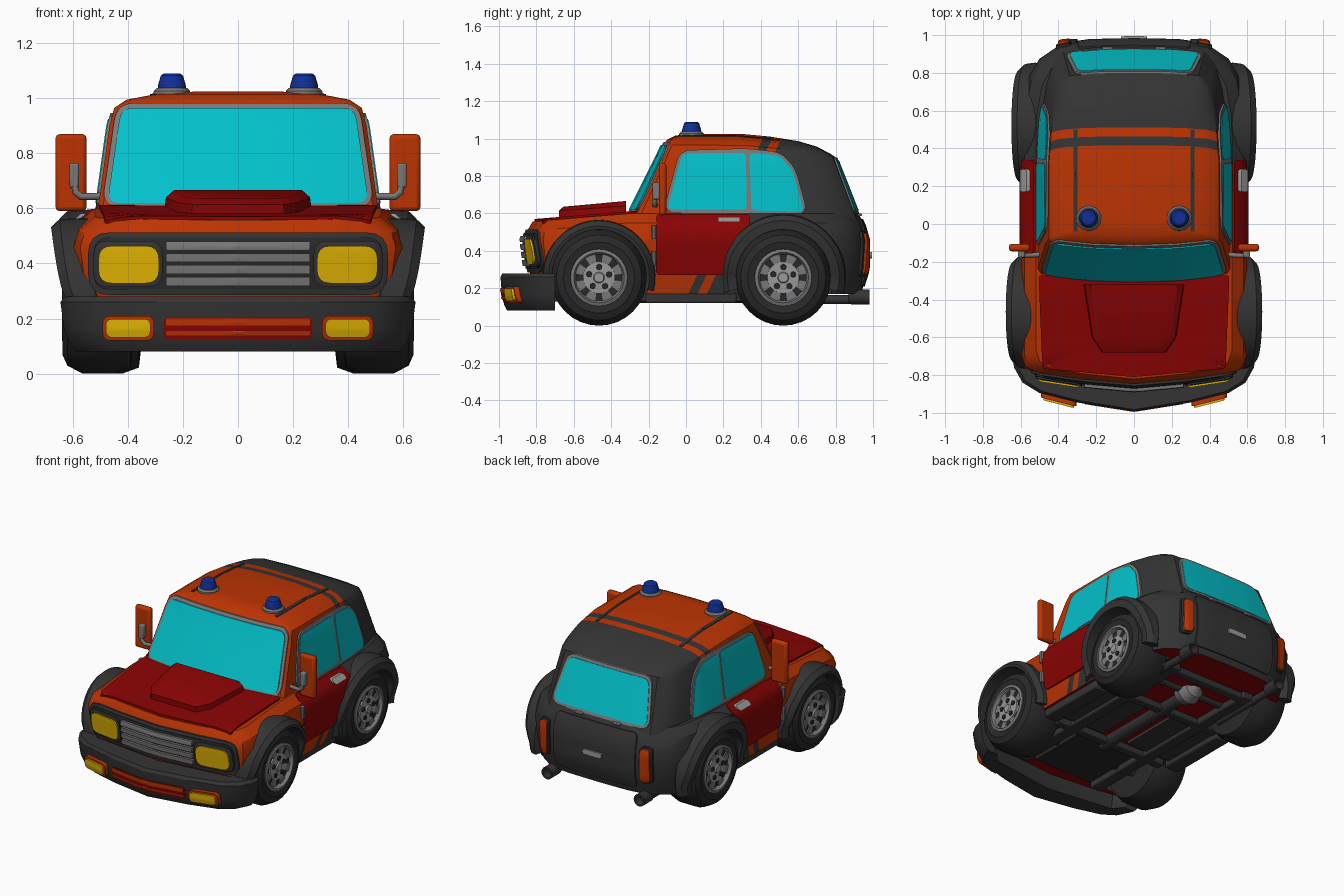
import bpy, bmesh, math
from mathutils import Vector
from mathutils.bvhtree import BVHTree

if "Cube" in bpy.data.objects:
    bpy.data.objects.remove(bpy.data.objects["Cube"])

COL = dict(dark=(.034, .034, .034), orange=(.50, .034, .001), red=(.25, .001, .001), black=(.022, .022, .022),
           gray=(.19, .19, .19), glass=(.001, .53, .59), yellow=(.80, .48, .001), blue=(.006, .028, .30),
           silver=(.32, .32, .32))
M = {}
for n, c in COL.items():
    M[n] = bpy.data.materials.new(n)
    M[n].diffuse_color = (*c, 1)


def mk(name, verts, faces, mat, mirror=False, bevel=0):
    bm = bmesh.new()
    vs = [bm.verts.new(v) for v in verts]
    for f in faces:
        bm.faces.new([vs[i] for i in f])
    bmesh.ops.recalc_face_normals(bm, faces=bm.faces)
    me = bpy.data.meshes.new(name)
    bm.to_mesh(me)
    bm.free()
    me.materials.append(M[mat])
    ob = bpy.data.objects.new(name, me)
    bpy.context.collection.objects.link(ob)
    if bevel:
        b = ob.modifiers.new("bevel", 'BEVEL')
        b.width, b.segments = bevel, 2
    if mirror:
        ob.modifiers.new("mirror", 'MIRROR')
    return ob


def skin(name, rings, mat, mirror=False, strip=False, bevel=0):
    """Join equal closed rings; cap the ends with one face, or with cross strips."""
    n = len(rings[0])
    faces = [(k*n+i, k*n+(i+1) % n, (k+1)*n+(i+1) % n, (k+1)*n+i) for k in range(len(rings)-1) for i in range(n)]
    for o in (0, (len(rings)-1)*n):
        if strip:
            for i in range(n//2):
                q = [i, i+1, n-i-1, (n-i) % n]
                faces.append([o+j for j in dict.fromkeys(q)])
        else:
            faces.append([o+i for i in range(n)])
    return mk(name, [p for r in rings for p in r], faces, mat, mirror, bevel)


def box(name, lo, hi, mat, mirror=False, bevel=0):
    rings = [[(lo[0], lo[1], z), (hi[0], lo[1], z), (hi[0], hi[1], z), (lo[0], hi[1], z)] for z in (lo[2], hi[2])]
    return skin(name, rings, mat, mirror, bevel=bevel)


def lathe(name, prof, axis, c, mat, mirror=False, seg=24):
    """prof holds (radius, position along axis) relative to c."""
    rings = []
    for r, h in prof:
        ring = []
        for k in range(seg):
            p = [r*math.cos(math.tau*k/seg), r*math.sin(math.tau*k/seg)]
            p.insert(axis, h)
            ring.append(tuple(a+b for a, b in zip(p, c)))
        rings.append(ring)
    return skin(name, rings, mat, mirror)


VIEW = dict(side=(lambda a, b: Vector((2, a, b)), Vector((-1, 0, 0))), front=(lambda a, b: Vector((a, -2, b)), Vector((0, 1, 0))),
            rear=(lambda a, b: Vector((a, 2, b)), Vector((0, -1, 0))), top=(lambda a, b: Vector((a, b, 2)), Vector((0, 0, -1))))


def patch(name, tree, view, pts, mat, r=.03, grow=0, off=0, thick=.006, mirror=False):
    """Rounded outline seen from one side, laid onto a surface as a plate."""
    P = [Vector(p) for p in pts]
    out = []
    for i, p in enumerate(P):
        nx = P[(i+1) % len(P)]
        a, b = P[i-1]-p, nx-p
        s, e = p+a.normalized()*min(r, a.length*.45), p+b.normalized()*min(r, b.length*.45)
        out += [s*(1-t)**2+p*2*t*(1-t)+e*t*t for t in (0, .25, .5, .75, 1)]
        nxt = nx-b.normalized()*min(r, b.length*.45)
        k = int((nxt-e).length/.06)
        out += [e.lerp(nxt, j/(k+1)) for j in range(1, k+1)]
    c = sum(out, Vector((0, 0)))/len(out)
    if grow:
        g = []
        for i, p in enumerate(out):
            t = out[(i+1) % len(out)]-out[i-1]
            nn = Vector((t.y, -t.x)).normalized()
            g.append(p+nn*grow*(1 if nn.dot(p-c) > 0 else -1))
        out = g
    org, d = VIEW[view]

    def hit(q, h):
        loc = tree.ray_cast(org(*q), d)[0]
        if loc is None:
            loc = tree.find_nearest(org(*q)+d*1.4)[0]
        return loc-d*h
    rings = [[hit(p, -.006) for p in out]]
    rings += [[hit(c.lerp(p, f), off+thick) for p in out] for f in (1, .8, .6, .4, .2, .02)]
    return skin(name, rings, mat, mirror)


def rect(x0, x1, z0, z1):
    return [(x0, z0), (x1, z0), (x1, z1), (x0, z1)]


def hull(name, plan, levels, zfix):
    """Loft a half plan (width share, length share) through height levels."""
    rings = []
    for z, w, f, b in levels:
        half = [(u*w, (f+b)/2+v*(b-f)/2) for u, v in plan]
        full = half+[(-x, y) for x, y in half[-2:0:-1]]
        rings.append([(x, y, zfix(y, z)) for x, y in full])
    ob = skin(name, rings, 'dark', strip=True)
    me = ob.data
    tree = BVHTree.FromPolygons([v.co for v in me.vertices], [p.vertices[:] for p in me.polygons])
    # two-tone paint divided by slanted stripes, red underside
    me.materials.append(M['orange'])
    me.materials.append(M['red'])
    bm = bmesh.new()
    bm.from_mesh(me)
    for t in (-.09, -.04, .01):
        bmesh.ops.bisect_plane(bm, geom=bm.verts[:]+bm.edges[:]+bm.faces[:], plane_co=(0, .02+t, 0), plane_no=(0, 1, -.48))
    for f in bm.faces:
        c = f.calc_center_median()
        s = c.y-.02-.48*c.z
        f.material_index = 2 if f.normal.z < -.9 else int(s < -.09 or -.04 < s < .01)
    bm.to_mesh(me)
    bm.free()
    return ob, tree


# Lower body and cabin
body, BODY = hull("lower_body", [(0, -1), (.5, -.97), (.85, -.935), (.96, -.895), (1, -.82), (1, -.4), (1, .1), (1, .45), (.985, .62),
                                 (.94, .78), (.84, .89), (.66, .97), (.4, .995), (0, 1)],
                  [(.17, .55, -.80, .935), (.3, .575, -.84, .975), (.46, .597, -.86, .975), (.55, .58, -.85, .95), (.6, .52, -.82, .92)],
                  lambda y, z: z-.045*max(0, -.3-y)/.55*(z > .5))
cabin, CAB = hull("cabin", [(0, -1), (.5, -.985), (.85, -.95), (.965, -.93), (1, -.89), (1, -.4), (1, 0), (.97, .4), (.91, .7),
                            (.84, .88), (.73, .97), (.4, .995), (0, 1)],
                  [(.57, .513, -.32, .93), (.9, .467, -.155, .80), (.965, .45, -.125, .77), (.995, .405, -.1, .7),
                   (1.015, .3, -.06, .6), (1.025, .15, 0, .45)], lambda y, z: z-.095*max(0, y-.3)*(z > .93))

# Wheel wells cut from the body
for wy in (-.465, .52):
    cut = lathe("well_cutter", [(.27, .36), (.27, .9)], 0, (0, wy, .262), 'dark', True, 32)
    bo = body.modifiers.new("well", 'BOOLEAN')
    bo.object, bo.operation, bo.solver = cut, 'DIFFERENCE', 'EXACT'
    cut.hide_render = True
baked = bpy.data.meshes.new_from_object(body.evaluated_get(bpy.context.evaluated_depsgraph_get()))
body.modifiers.clear()
body.data = baked
for o in [o for o in bpy.data.objects if o.name.startswith("well_cutter")]:
    bpy.data.objects.remove(o)

# Wheels and arches
for tag, wy, dx, ro in (("front", -.465, 0, .305), ("rear", .52, -.03, .335)):
    c = (dx, wy, .257)
    lathe(tag+"_tire", [(.14, .615), (.155, .63), (.19, .637), (.228, .62), (.257, .565), (.257, .45), (.235, .39), (.15, .38)],
          0, c, 'black', True, 32)
    lathe(tag+"_rim", [(.15, .60), (.152, .634), (.135, .64), (.122, .612)], 0, c, 'gray', True, 32)
    lathe(tag+"_dish", [(.122, .60), (.12, .613)], 0, c, 'dark', True)
    lathe(tag+"_hub", [(.09, .60), (.085, .624), (.03, .626), (.025, .634)], 0, c, 'silver', True)
    for k in range(8):
        a = math.tau*(k+.5)/8
        ra, ta = Vector((0, math.cos(a), math.sin(a))), Vector((0, -math.sin(a), math.cos(a)))
        skin(tag+"_spoke", [[Vector((x+dx, wy, .257))+ra*r+ta*t for x, t in ((.6, -w), (.622, -w), (.622, w), (.6, w))]
                            for r, w in ((.08, .018), (.13, .03))], 'gray', True)
    for k in range(5):
        a = math.tau*k/5+.3
        lathe(tag+"_lug", [(.017, .62), (.015, .632)], 0, (dx, wy+.056*math.cos(a), .257+.056*math.sin(a)), 'black', True, 8)
    rings = []
    for k in range(25):
        a = math.radians(-15+210*k/24)
        xo = .613+dx+.066*math.sqrt(max(0, math.sin(a)))
        rings.append([(x, wy+r*math.cos(a), .262+r*math.sin(a)) for r, x in
                      ((ro, .52), (ro-.006, xo-.03), (ro-.035, xo), (.252, xo-.004), (.25, .45))])
    skin(tag+"_arch", rings, 'dark', True)
    lathe(tag+"_axle", [(.03, -.42), (.03, .42)], 0, (0, wy, .18), 'dark')

# Glass with gray frames
ws = [(-.475, .62), (.475, .62), (.425, .965), (-.425, .965)]
rw = [(-.345, .615), (.345, .615), (.295, .882), (-.295, .882)]
sw = [(-.1, .62), (-.02, .92), (.32, .93), (.5, .91), (.57, .83), (.63, .61)]
for name, view, pts, mir in (("windshield", 'front', ws, False), ("rear_window", 'rear', rw, False), ("side_window", 'side', sw, True)):
    patch(name+"_frame", CAB, view, pts, 'gray', .045, grow=.018, thick=.009, mirror=mir)
    if name != "side_window":
        patch(name, CAB, view, pts, 'glass', .045, off=.006, mirror=mir)
patch("front_side_window", CAB, 'side', [(-.1, .62), (-.02, .92), (.32, .925), (.325, .62)], 'glass', .03, off=.006, mirror=True)
patch("rear_side_window", CAB, 'side', [(.35, .615), (.338, .925), (.5, .91), (.57, .83), (.63, .61)], 'glass', .03, off=.006, mirror=True)
patch("roof_stripe", CAB, 'top', rect(.3, .32, -.04, .5), 'dark', .002, thick=.004, mirror=True)

# Doors, handles, hinges
patch("door", BODY, 'side', [(-.16, .27), (-.16, .598), (.34, .598), (.34, .53), (.21, .28), (.17, .27)], 'red', .025, thick=.01, mirror=True)
patch("door_handle", BODY, 'side', rect(.17, .29, .553, .582), 'silver', .012, off=.01, thick=.018, mirror=True)
for z in (.36, .5):
    lathe("door_hinge", [(.014, -.038), (.014, .038)], 2, (.597, -.17, z), 'gray', True, 10)

# Hood with scoop
patch("hood", BODY, 'top', [(-.505, -.27), (0, -.3), (.505, -.27), (.485, -.765), (0, -.81), (-.485, -.765)], 'red', .02, thick=.012)
sc = [(.27, -.32), (.225, -.6), (.17, -.68), (-.17, -.68), (-.225, -.6), (-.27, -.32)]
skin("hood_scoop", [[(x, y, .57) for x, y in sc], [(x*.97, y, .615+.07*(y+.68)) for x, y in sc],
                    [(x*.86, y+.025*(y < -.5), .636+.085*(y+.68)) for x, y in sc]], 'red')

# Grille and headlights
patch("grille_surround", BODY, 'front', rect(-.545, .545, .285, .513), 'dark', .08, thick=.012)
patch("grille_back", BODY, 'front', rect(-.525, .525, .305, .495), 'black', .06, off=.012, thick=.004)
for z in (.335, .378, .421, .464):
    patch("grille_slat", BODY, 'front', rect(-.262, .262, z-.016, z+.016), 'gray', .006, off=.012, thick=.02)
patch("headlight_rim", BODY, 'front', rect(.275, .525, .315, .482), 'dark', .05, off=.012, thick=.012, mirror=True)
patch("headlight", BODY, 'front', rect(.287, .507, .328, .464), 'yellow', .05, off=.024, thick=.01, mirror=True)

# Front bumper with fog lights and intake
bp = [(0, -.992), (.3, -.945), (.5, -.895), (.59, -.84), (.635, -.76), (.645, -.7), (.56, -.7), (.5, -.8), (0, -.86)]
bp += [(-x, y) for x, y in bp[-2:0:-1]]
bump = skin("front_bumper", [[(x*s, y+.4*(1-s)*(y < -.75), z) for x, y in bp] for z, s in
                             ((.08, .91), (.11, .95), (.16, .98), (.26, 1), (.28, .975))], 'dark')
BUMP = BVHTree.FromPolygons([v.co for v in bump.data.vertices], [p.vertices[:] for p in bump.data.polygons])
patch("fog_light_frame", BUMP, 'front', rect(.305, .492, .12, .21), 'orange', .03, thick=.028, mirror=True)
patch("fog_light", BUMP, 'front', rect(.318, .48, .131, .199), 'yellow', .025, off=.028, thick=.012, mirror=True)
patch("intake", BUMP, 'front', rect(-.27, .27, .125, .205), 'red', .02, thick=.004)
for z, h in ((.147, .008), (.187, .013)):
    patch("intake_slat", BUMP, 'front', rect(-.262, .262, z-h, z+h), 'orange', .006, off=.004, thick=.004)

# Mirrors
box("mirror", (.55, -.145, .59), (.663, -.105, .87), 'orange', True, .015)
cu = bpy.data.curves.new("mirror_arm", 'CURVE')
cu.dimensions, cu.bevel_depth, cu.bevel_resolution, cu.use_fill_caps = '3D', .013, 2, True
path = [(.48, -.16, .645), (.57, -.168, .643), (.59, -.168, .66), (.595, -.165, .7), (.595, -.16, .76)]
sp = cu.splines.new('POLY')
sp.points.add(len(path)-1)
for p, q in zip(sp.points, path):
    p.co = (*q, 1)
cu.materials.append(M['gray'])
arm = bpy.data.objects.new("mirror_arm", cu)
bpy.context.collection.objects.link(arm)
arm.modifiers.new("mirror", 'MIRROR')
box("mirror_bracket", (.577, -.178, .675), (.613, -.14, .765), 'gray', True, .008)

# Roof beacons
lathe("beacon_base", [(.068, -.03), (.066, .012), (.056, .022)], 2, (.24, .03, 1.015), 'gray', True)
lathe("beacon", [(.052, 0), (.05, .035), (.04, .068), (.03, .075)], 2, (.24, .03, 1.015), 'blue', True)

# Tailgate, tail lights, rear handle
patch("tailgate", BODY, 'rear', rect(-.3, .3, .21, .57), 'dark', .04, thick=.009)
patch("tailgate_handle", BODY, 'rear', rect(-.07, .07, .36, .395), 'silver', .015, off=.008, thick=.012)
box("tailgate_hinge", (.11, .91, .585), (.17, .94, .6), 'gray', True, .004)
patch("tail_light_frame", BODY, 'rear', rect(.332, .413, .262, .505), 'black', .035, thick=.016, mirror=True)
patch("tail_light", BODY, 'rear', rect(.342, .403, .272, .495), 'orange', .027, off=.016, thick=.012, mirror=True)

# Underbody: sills, pans, driveshaft, differential, exhausts
box("sill", (.43, -.22, .12), (.535, .27, .175), 'dark', True, .01)
box("chassis_rail", (.25, -.72, .13), (.33, .75, .175), 'dark', True, .008)
box("engine_pan", (-.22, -.68, .14), (.22, -.25, .175), 'black')
box("floor_pan", (.1, -.18, .15), (.43, .3, .175), 'dark', True)
for y in (-.24, .28, .7):
    box("cross_member", (-.42, y-.03, .13), (.42, y+.03, .172), 'dark', bevel=.008)
lathe("driveshaft", [(.045, -.3), (.045, .5)], 1, (0, 0, .165), 'dark', seg=14)
lathe("differential", [(.02, -.09), (.065, -.06), (.085, 0), (.065, .06), (.02, .09)], 1, (0, .52, .175), 'gray', seg=16)
lathe("exhaust_pipe", [(.024, .4), (.024, .9)], 1, (.34, 0, .14), 'dark', True, 14)
lathe("exhaust_tip", [(.03, .87), (.04, .885), (.04, .98), (.03, .98), (.028, .93)], 1, (.34, 0, .152), 'dark', True, 16)

# Smooth shading with sharp edges kept
for o in bpy.data.objects:
    if o.type == 'MESH':
        o.select_set(True)
        bpy.context.view_layer.objects.active = o
bpy.ops.object.shade_smooth_by_angle(angle=math.radians(32))

for m in bpy.data.materials:
    if m.users and not m.is_grease_pencil:
        m.use_nodes = True
        m.node_tree.nodes["Principled BSDF"].inputs["Base Color"].default_value = m.diffuse_color
